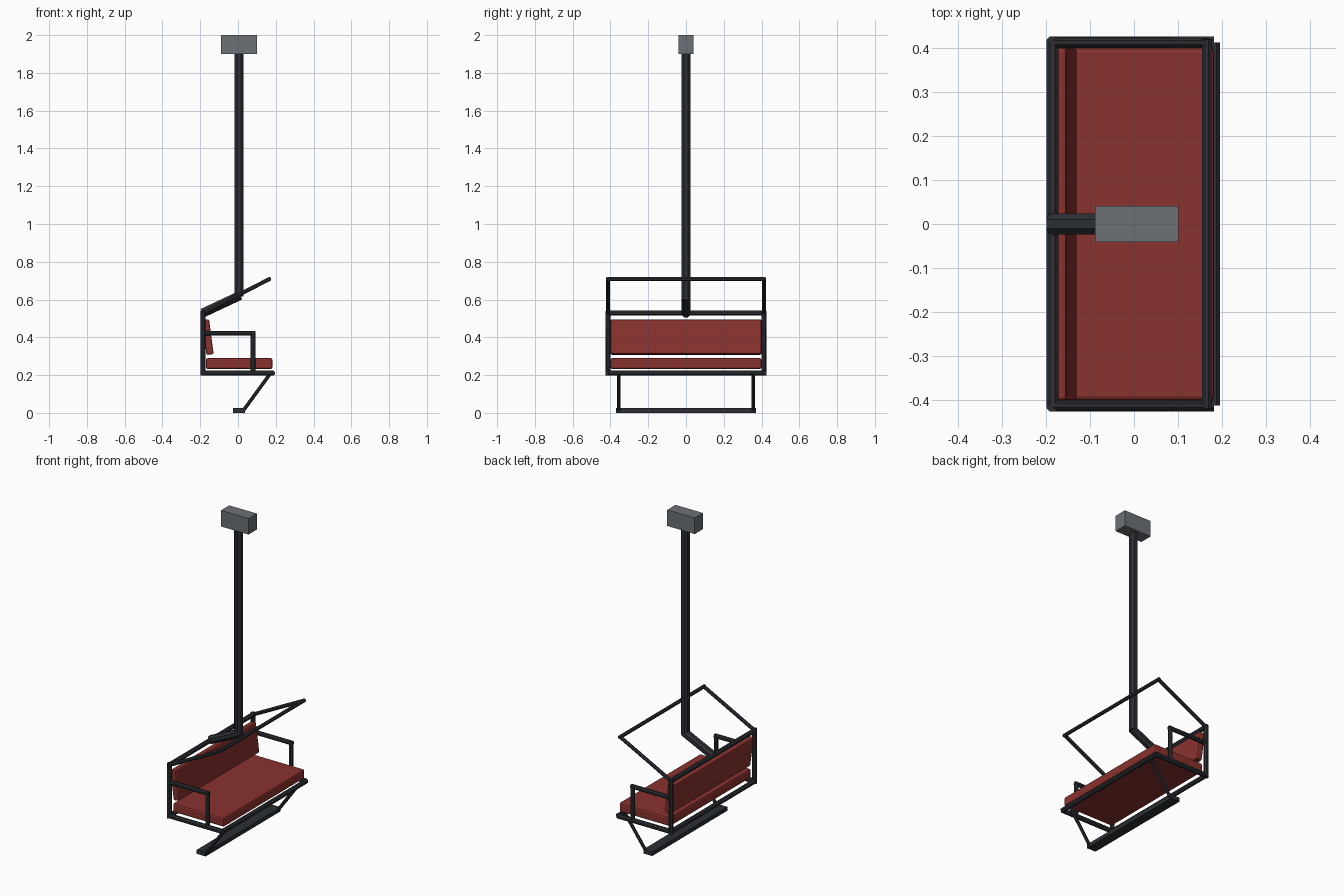
import bpy, bmesh, math
from mathutils import Vector, Matrix

if "Cube" in bpy.data.objects:
    bpy.data.objects.remove(bpy.data.objects["Cube"])


def material(name, rgb):
    m = bpy.data.materials.new(name)
    m.diffuse_color = (*rgb, 1)
    m.use_nodes = True
    m.node_tree.nodes["Principled BSDF"].inputs["Base Color"].default_value = m.diffuse_color
    return m


DARK = material("dark_steel", (0.025, 0.028, 0.034))
RED = material("red_padding", (0.25, 0.032, 0.028))
GREY = material("grey_metal", (0.15, 0.165, 0.18))


def finish(name, bm, mat):
    me = bpy.data.meshes.new(name)
    bm.to_mesh(me)
    bm.free()
    me.materials.append(mat)
    ob = bpy.data.objects.new(name, me)
    bpy.context.collection.objects.link(ob)
    return ob


def rods(name, segments, r):
    """Straight octagonal rods between pairs of points; r is half the width across flats."""
    bm = bmesh.new()
    for a, b in segments:
        a, b = Vector(a), Vector(b)
        d = b - a
        mat = (Matrix.Translation((a + b) / 2) @ d.to_track_quat('Z', 'Y').to_matrix().to_4x4()
               @ Matrix.Rotation(math.pi / 8, 4, 'Z'))
        rad = r / math.cos(math.pi / 8)
        bmesh.ops.create_cone(bm, cap_ends=True, segments=8, radius1=rad, radius2=rad,
                              depth=d.length, matrix=mat)
    return finish(name, bm, DARK)


def box(name, centre, size, mat, bevel=0, tilt=0):
    bm = bmesh.new()
    bmesh.ops.create_cube(bm, size=1, matrix=Matrix.Diagonal((*size, 1)))
    ob = finish(name, bm, mat)
    ob.location = centre
    ob.rotation_euler.y = tilt
    if bevel:
        mod = ob.modifiers.new("bevel", 'BEVEL')
        mod.width, mod.segments = bevel, 2
    return ob


BX, FX, W = -0.185, 0.182, 0.412   # back, front, half width of the frame
LOW, HIGH = 0.211, 0.528           # seat rail and back top heights

# cable grip and hanger
box("cable_grip", (0.006, 0, 1.95), (0.19, 0.082, 0.1), GREY)
rods("hanger_pole", [((0.005, 0, 0.615), (0.005, 0, 1.91))], 0.024)
rods("hanger_arm", [((-0.188, 0, 0.528), (0.012, 0, 0.622))], 0.024)

# back and seat frame
rods("back_frame", [((BX, -W, z), (BX, W, z)) for z in (LOW, HIGH)]
     + [((BX, s * W, LOW - 0.012), (BX, s * W, HIGH + 0.012)) for s in (-1, 1)], 0.0135)
rods("seat_rails", [((BX, s * W, LOW), (FX, s * W, LOW)) for s in (-1, 1)]
     + [((FX, -W, LOW), (FX, W, LOW))], 0.0135)

# armrests
for s, side in ((-1, "right"), (1, "left")):
    rods("armrest_" + side, [((BX, s * W, 0.422), (0.089, s * W, 0.422)),
                             ((0.079, s * W, LOW), (0.079, s * W, 0.43))], 0.0125)

# raised safety bar
rods("safety_bar", [((BX, s * W, HIGH), (0.167, s * W, 0.709)) for s in (-1, 1)]
     + [((0.165, -W - 0.008, 0.708), (0.165, W + 0.008, 0.708))], 0.0105)

# footrest
rods("footrest_struts", [((0.17, s * 0.355, 0.207), (0.03, s * 0.355, 0.015))
                         for s in (-1, 1)], 0.0095)
box("footrest_board", (0.005, 0, 0.0125), (0.062, 0.74, 0.025), DARK)

# cushions
box("seat_cushion", (0.006, 0, 0.261), (0.352, 0.8, 0.058), RED, 0.01)
box("back_cushion", (-0.16, 0, 0.401), (0.038, 0.8, 0.186), RED, 0.008, math.radians(-7.5))
